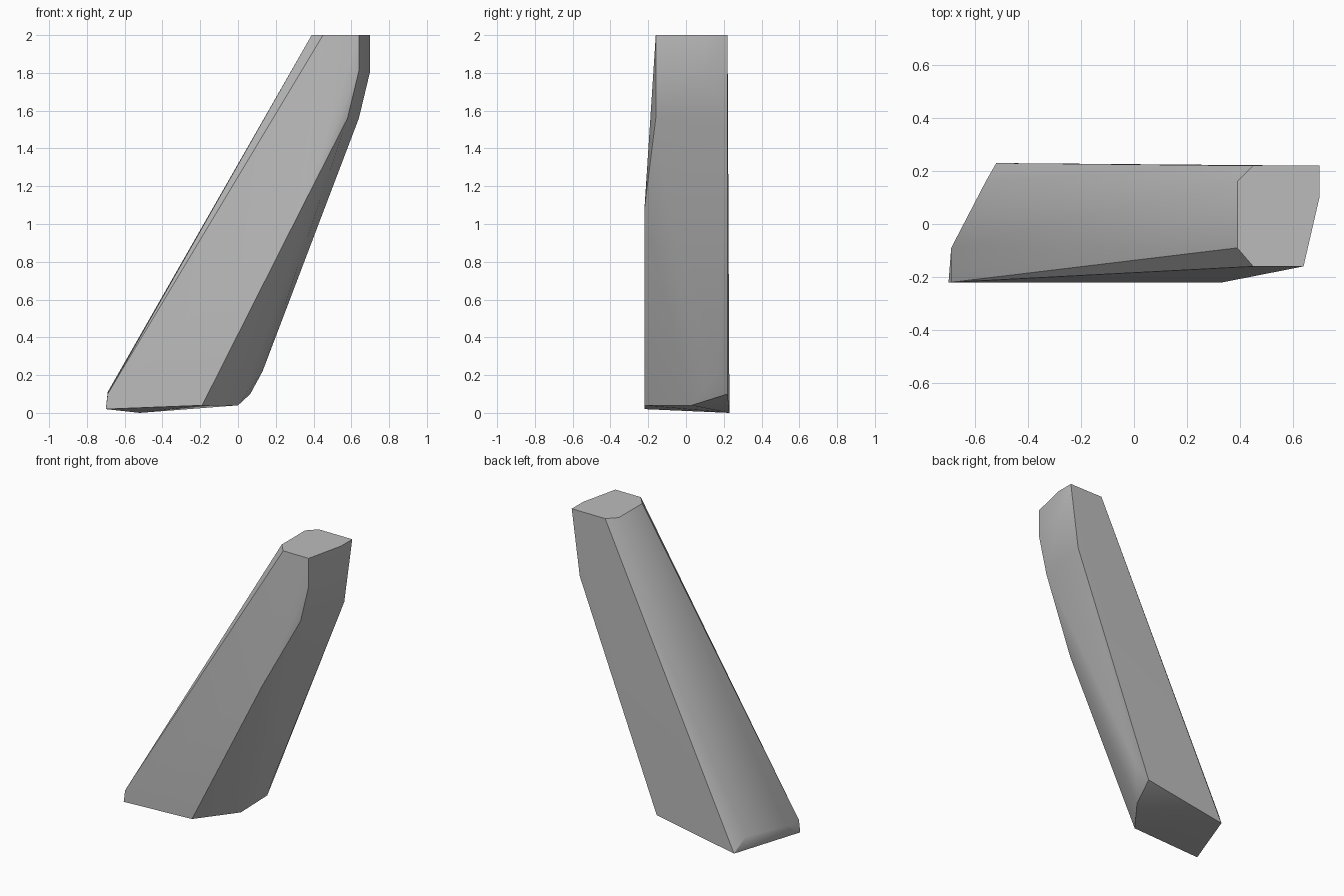
import bpy
import bmesh
import math

if "Cube" in bpy.data.objects:
    bpy.data.objects.remove(bpy.data.objects["Cube"], do_unlink=True)

# Single plain grey surface
grey = bpy.data.materials.new("plain_grey")
grey.use_nodes = True
colour = (0.5, 0.5, 0.5, 1)
grey.diffuse_color = colour
grey.node_tree.nodes["Principled BSDF"].inputs["Base Color"].default_value = colour

# Flat top outline, chamfered at the left corners
top = [(0.39, 0.16), (0.45, 0.22), (0.70, 0.22), (0.70, 0.10),
       (0.64, -0.16), (0.45, -0.16), (0.39, -0.09)]
corners = [(x, y, 2.0) for x, y in top]

# Slanted foot outline
corners += [(-0.70, -0.22, 0.02), (-0.19, -0.22, 0.04), (0.0, 0.03, 0.04),
            (0.065, 0.22, 0.10), (-0.52, 0.23, 0.0)]

# Rounded lower end of the sloping upper side
corners += [(-0.69, -0.22, 0.10), (-0.69, -0.09, 0.11), (-0.56, 0.16, 0.10)]

# Bends along the front edge, the back edge and the underside
corners += [(0.335, -0.22, 1.08), (0.58, -0.16, 1.56), (0.64, -0.16, 1.81)]
corners += [(0.64, 0.22, 1.56), (0.70, 0.10, 1.81), (0.13, 0.17, 0.22)]

# Wrap the corners in one faceted solid
bm = bmesh.new()
for co in corners:
    bm.verts.new(co)
bmesh.ops.convex_hull(bm, input=bm.verts[:])
loose = [v for v in bm.verts if not v.link_faces]
bmesh.ops.delete(bm, geom=loose, context="VERTS")
bmesh.ops.dissolve_limit(bm, angle_limit=math.radians(1),
                         verts=bm.verts[:], edges=bm.edges[:])
bmesh.ops.recalc_face_normals(bm, faces=bm.faces[:])

mesh = bpy.data.meshes.new("leaning_post")
bm.to_mesh(mesh)
bm.free()
mesh.materials.append(grey)
post = bpy.data.objects.new("leaning_post", mesh)
bpy.context.collection.objects.link(post)

# Smooth the shallow bends and keep the corners sharp
bpy.ops.object.select_all(action="DESELECT")
post.select_set(True)
bpy.context.view_layer.objects.active = post
bpy.ops.object.shade_smooth_by_angle(angle=math.radians(30))
